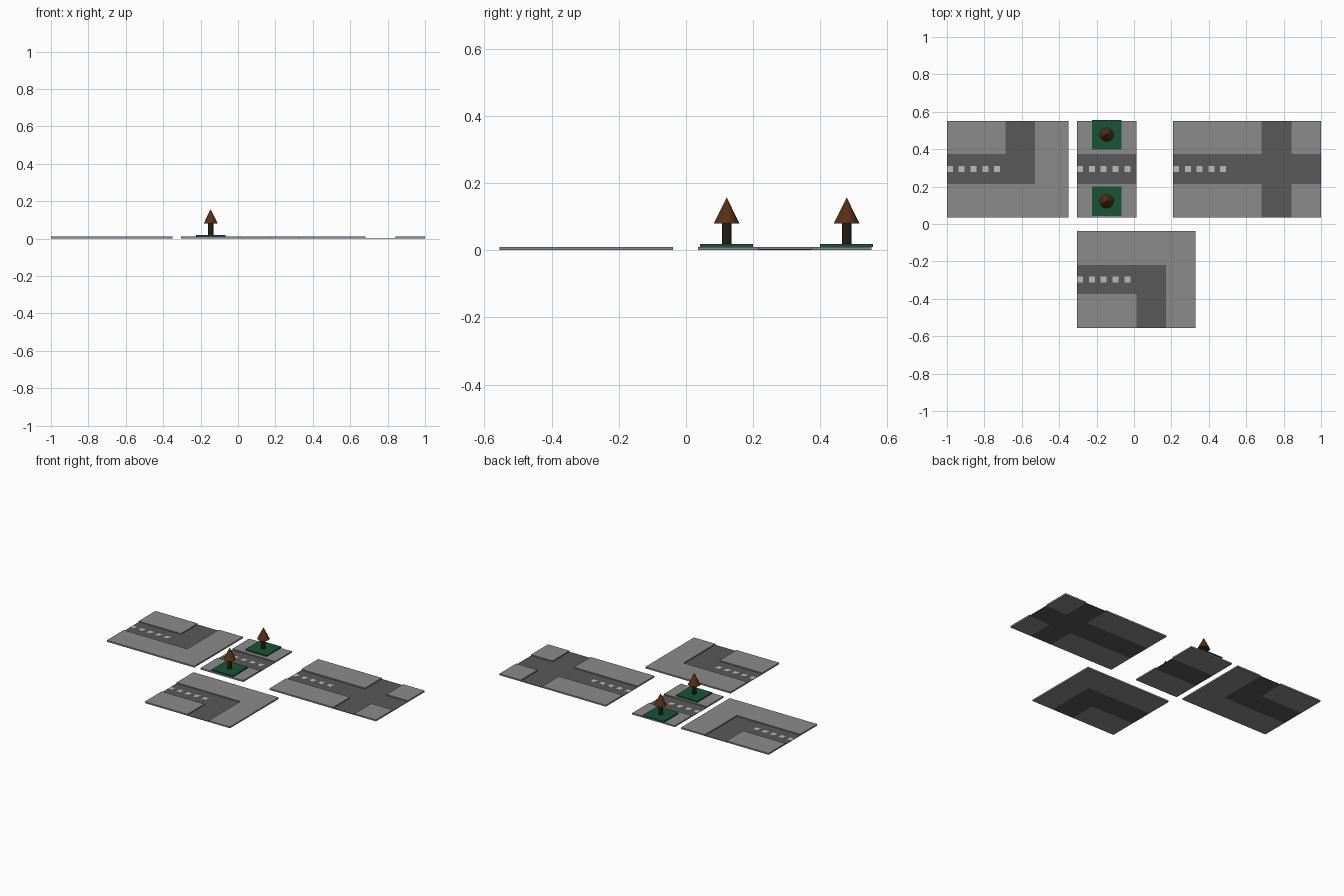
import bpy, bmesh

if "Cube" in bpy.data.objects:
    bpy.data.objects.remove(bpy.data.objects["Cube"])

ROAD_Z, WALK_Z, PAD_Z = 0.003, 0.01, 0.018
DASH, PITCH = 0.032, 0.063


def material(name, rgb):
    m = bpy.data.materials.new(name)
    m.diffuse_color = (*rgb, 1)
    m.use_nodes = True
    m.node_tree.nodes["Principled BSDF"].inputs["Base Color"].default_value = m.diffuse_color
    return m


ASPHALT = material("asphalt", (0.1, 0.1, 0.1))
PAVING = material("paving", (0.26, 0.26, 0.26))
PAINT = material("paint", (0.5, 0.5, 0.5))
GRASS = material("grass", (0.008, 0.09, 0.035))
BARK = material("bark", (0.018, 0.012, 0.008))
LEAVES = material("leaves", (0.1, 0.028, 0.008))


def slabs(name, outlines, z0, z1, mat):
    """Extrude a set of flat outlines upwards into one object."""
    bm = bmesh.new()
    for pts in outlines:
        face = bm.faces.new([bm.verts.new((x, y, z0)) for x, y in pts])
        ext = bmesh.ops.extrude_face_region(bm, geom=[face], use_keep_orig=True)
        verts = [g for g in ext["geom"] if isinstance(g, bmesh.types.BMVert)]
        bmesh.ops.translate(bm, verts=verts, vec=(0, 0, z1 - z0))
    bmesh.ops.recalc_face_normals(bm, faces=bm.faces)
    me = bpy.data.meshes.new(name)
    bm.to_mesh(me)
    bm.free()
    me.materials.append(mat)
    ob = bpy.data.objects.new(name, me)
    bpy.context.collection.objects.link(ob)
    return ob


def rect(x0, x1, y0, y1):
    return [(x0, y0), (x1, y0), (x1, y1), (x0, y1)]


def dashes(name, x0, ymid):
    h = DASH / 2
    boxes = [rect(x0 + i * PITCH, x0 + i * PITCH + DASH, ymid - h, ymid + h) for i in range(5)]
    slabs(name, boxes, ROAD_Z, ROAD_Z + 0.0006, PAINT)


def corner_tile(name, x0, x1, xa, xb, ys):
    """Road enters at the left and turns; ys runs from closed side to open side."""
    y0, y1, y2, y3 = ys
    slabs(name + "_road", [[(x0, y1), (xb, y1), (xb, y3), (xa, y3), (xa, y2), (x0, y2)]],
          0, ROAD_Z, ASPHALT)
    slabs(name + "_outer_pavement",
          [[(x0, y0), (x1, y0), (x1, y3), (xb, y3), (xb, y1), (x0, y1)]], 0, WALK_Z, PAVING)
    slabs(name + "_inner_pavement", [rect(x0, xa, y2, y3)], 0, WALK_Z, PAVING)
    dashes(name + "_dashes", x0, (y1 + y2) / 2)


BACK = (0.036, 0.215, 0.374, 0.552)
FRONT = (-0.038, -0.218, -0.375, -0.555)

# two corner tiles, the front one mirrored
corner_tile("left_corner", -1.0, -0.35, -0.686, -0.528, BACK)
corner_tile("front_corner", -0.304, 0.329, 0.013, 0.171, FRONT)

# straight tile
y0, y1, y2, y3 = BACK
sx0, sx1 = -0.304, 0.013
slabs("straight_road", [rect(sx0, sx1, y1, y2)], 0, ROAD_Z, ASPHALT)
slabs("straight_pavement", [rect(sx0, sx1, y0, y1), rect(sx0, sx1, y2, y3)], 0, WALK_Z, PAVING)
dashes("straight_dashes", sx0, (y1 + y2) / 2)

# crossroads tile
cx0, ca, cb, cx1 = 0.209, 0.682, 0.841, 1.0
slabs("crossing_road", [[(cx0, y1), (ca, y1), (ca, y0), (cb, y0), (cb, y1), (cx1, y1),
                         (cx1, y2), (cb, y2), (cb, y3), (ca, y3), (ca, y2), (cx0, y2)]],
      0, ROAD_Z, ASPHALT)
slabs("crossing_pavement", [rect(a, b, c, d) for a, b in ((cx0, ca), (cb, cx1))
                            for c, d in ((y0, y1), (y2, y3))], 0, WALK_Z, PAVING)
dashes("crossing_dashes", cx0, (y1 + y2) / 2)


def cone(name, r, top, x, y, z0, z1, mat):
    bpy.ops.mesh.primitive_cone_add(vertices=16, radius1=r, radius2=top, depth=z1 - z0,
                                    location=(x, y, (z0 + z1) / 2))
    bpy.context.object.name = name
    bpy.context.object.data.materials.append(mat)


# grass squares with trees
tx = -0.146
for side, ty in (("front", 0.121), ("back", 0.478)):
    slabs(side + "_grass", [rect(tx - 0.079, tx + 0.079, ty - 0.079, ty + 0.079)],
          WALK_Z, PAD_Z, GRASS)
    cone(side + "_tree_trunk", 0.0145, 0.0145, tx, ty, PAD_Z, 0.08, BARK)
    cone(side + "_tree_crown", 0.038, 0, tx, ty, 0.08, 0.157, LEAVES)
